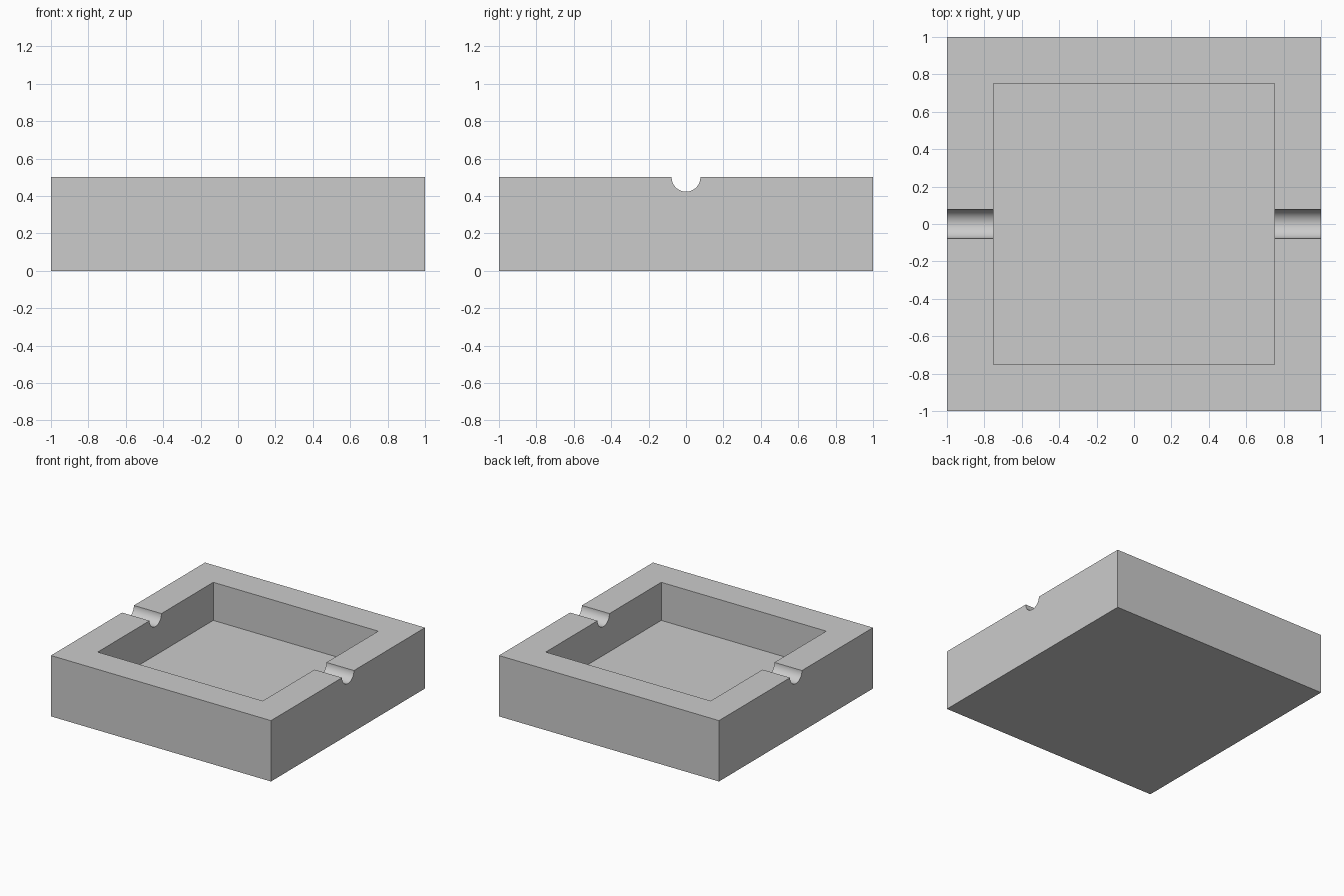
import bpy
import math

if "Cube" in bpy.data.objects:
    bpy.data.objects.remove(bpy.data.objects["Cube"], do_unlink=True)

SIZE, HEIGHT = 2.0, 0.5
CAVITY, FLOOR = 1.5, 0.187
NOTCH_RADIUS = 0.077

# Single grey material
grey = bpy.data.materials.new("plain grey")
grey.use_nodes = True
colour = (0.6, 0.6, 0.6, 1)
grey.diffuse_color = colour
grey.node_tree.nodes["Principled BSDF"].inputs["Base Color"].default_value = colour


def box(name, width, bottom, top):
    bpy.ops.mesh.primitive_cube_add(size=1, location=(0, 0, (bottom + top) / 2))
    obj = bpy.context.object
    obj.name = name
    obj.scale = (width, width, top - bottom)
    bpy.ops.object.transform_apply(location=True, rotation=False, scale=True)
    obj.data.materials.append(grey)
    return obj


def cut(target, cutter):
    mod = target.modifiers.new(cutter.name, "BOOLEAN")
    mod.operation = "DIFFERENCE"
    mod.solver = "EXACT"
    mod.object = cutter
    bpy.context.view_layer.objects.active = target
    bpy.ops.object.modifier_apply(modifier=mod.name)
    bpy.data.objects.remove(cutter, do_unlink=True)


# Square block with a square cavity
tray = box("square_tray", SIZE, 0, HEIGHT)
cut(tray, box("cavity_cutter", CAVITY, FLOOR, HEIGHT + 0.5))

# Half-round rests across the left and right rims
bpy.ops.mesh.primitive_cylinder_add(
    vertices=64, radius=NOTCH_RADIUS, depth=SIZE + 1,
    location=(0, 0, HEIGHT), rotation=(0, math.pi / 2, 0))
notch = bpy.context.object
notch.name = "notch_cutter"
notch.data.materials.append(grey)
cut(tray, notch)

# Smooth rests, crisp corners
bpy.ops.object.select_all(action="DESELECT")
tray.select_set(True)
bpy.context.view_layer.objects.active = tray
bpy.ops.object.shade_smooth_by_angle(angle=math.radians(30))
